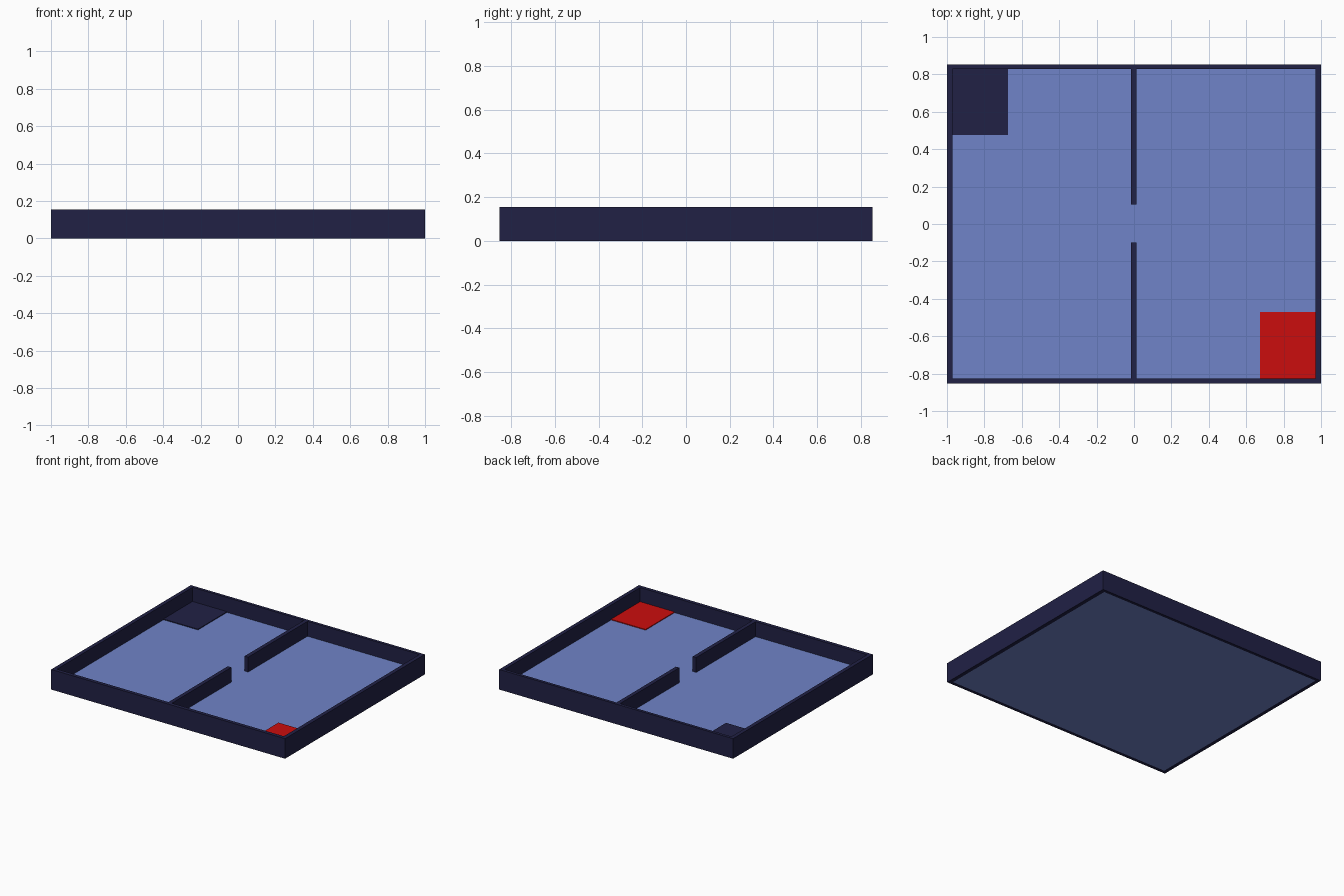
import bpy

if "Cube" in bpy.data.objects:
    bpy.data.objects.remove(bpy.data.objects["Cube"], do_unlink=True)


def make_material(name, rgb):
    mat = bpy.data.materials.new(name)
    mat.use_nodes = True
    mat.diffuse_color = (*rgb, 1)
    mat.node_tree.nodes["Principled BSDF"].inputs["Base Color"].default_value = (*rgb, 1)
    return mat


navy = make_material("dark navy", (0.015, 0.015, 0.06))
blue = make_material("floor blue", (0.16, 0.23, 0.58))
red = make_material("red", (0.6, 0.004, 0.004))


def box(name, x, y, z, mat):
    """Box spanning the given (low, high) ranges."""
    spans = (x, y, z)
    bpy.ops.mesh.primitive_cube_add(size=1, location=[(a + b) / 2 for a, b in spans])
    obj = bpy.context.object
    obj.name = name
    obj.scale = [b - a for a, b in spans]
    bpy.ops.object.transform_apply(location=False, rotation=False, scale=True)
    obj.data.materials.append(mat)
    return obj


HALF_X, HALF_Y, TOP = 1.0, 0.853, 0.155
IN_X, IN_FRONT, IN_BACK = 0.97, -0.825, 0.83
FLOOR = 0.04
HEIGHT = (0, TOP)

# Floor slab inside the walls
box("floor", (-IN_X, IN_X), (IN_FRONT, IN_BACK), (0, FLOOR), blue)

# Outer walls
box("right_wall", (-HALF_X, -IN_X), (-HALF_Y, HALF_Y), HEIGHT, navy)
box("left_wall", (IN_X, HALF_X), (-HALF_Y, HALF_Y), HEIGHT, navy)
box("front_wall", (-IN_X, IN_X), (-HALF_Y, IN_FRONT), HEIGHT, navy)
box("back_wall", (-IN_X, IN_X), (IN_BACK, HALF_Y), HEIGHT, navy)

# Dividing wall with a doorway gap in the middle
above_base = (0.002, TOP)
box("front_divider", (-0.017, 0.013), (IN_FRONT, -0.1), above_base, navy)
box("back_divider", (-0.017, 0.013), (0.105, IN_BACK), above_base, navy)

# Corner pads on the floor
pad_height = (FLOOR, FLOOR + 0.006)
box("dark_corner_pad", (-IN_X, -0.675), (0.475, IN_BACK), pad_height, navy)
box("red_corner_pad", (0.675, IN_X), (IN_FRONT, -0.47), pad_height, red)
